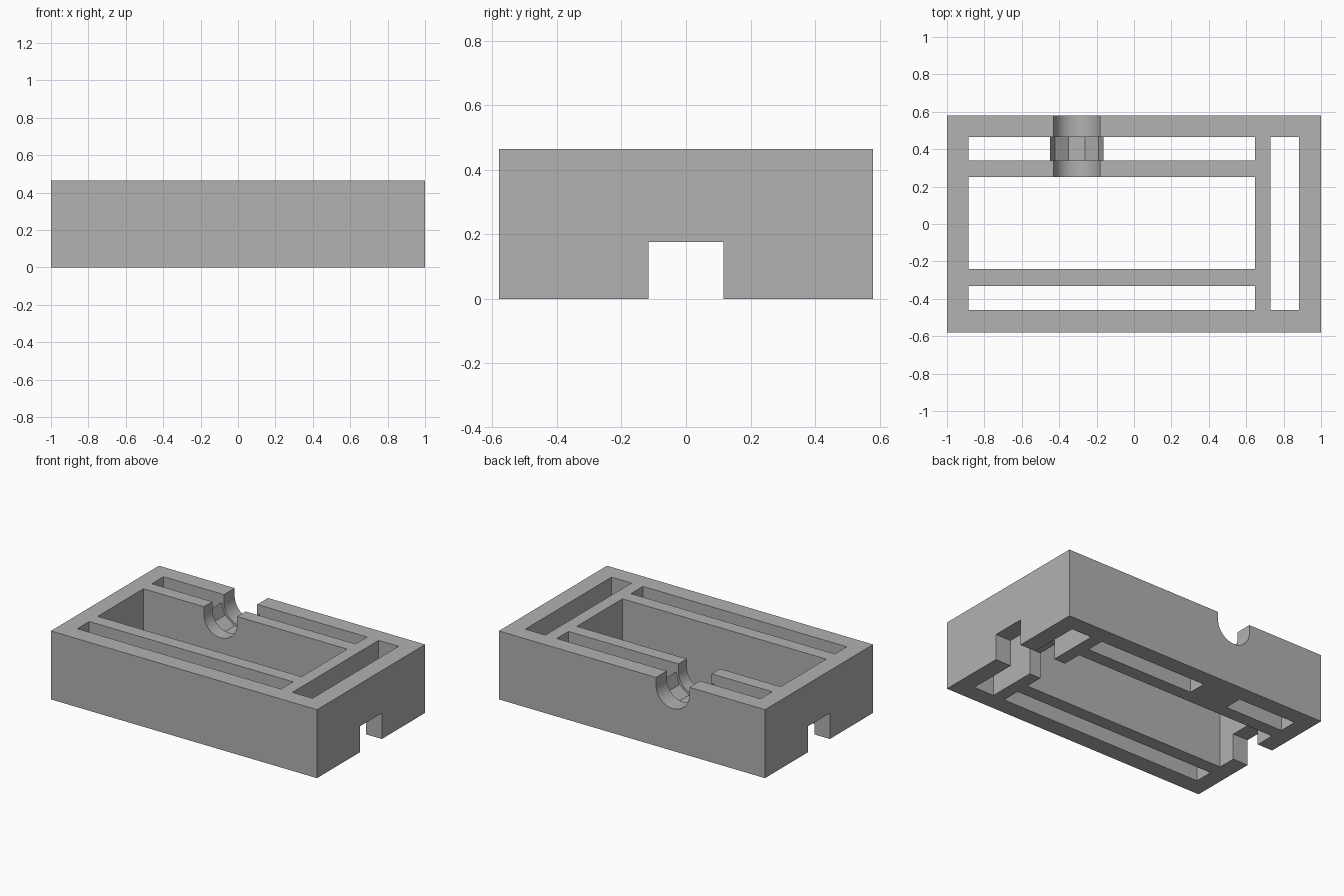
import bpy
import bmesh
from math import cos, sin, pi, radians
from mathutils import Vector

cube = bpy.data.objects.get("Cube")
if cube:
    bpy.data.objects.remove(cube, do_unlink=True)

HEIGHT = 0.465
OVER = 0.2            # how far cutters reach past the body
BORE_X, BORE_Z = -0.306, 0.412

grey = bpy.data.materials.new("light_grey")
grey.use_nodes = True
colour = (0.445, 0.445, 0.445, 1)
grey.diffuse_color = colour
grey.node_tree.nodes["Principled BSDF"].inputs["Base Color"].default_value = colour


def prism(name, profile, sweep):
    """Solid made by sweeping a closed profile along a vector."""
    bm = bmesh.new()
    face = bm.faces.new([bm.verts.new(p) for p in profile])
    new = bmesh.ops.extrude_face_region(bm, geom=[face])["geom"]
    moved = [v for v in new if isinstance(v, bmesh.types.BMVert)]
    bmesh.ops.translate(bm, verts=moved, vec=Vector(sweep))
    bmesh.ops.recalc_face_normals(bm, faces=bm.faces)
    mesh = bpy.data.meshes.new(name)
    bm.to_mesh(mesh)
    bm.free()
    mesh.materials.append(grey)
    obj = bpy.data.objects.new(name, mesh)
    bpy.context.collection.objects.link(obj)
    return obj


def box(name, x0, x1, y0, y1, z0, z1):
    return prism(name, [(x0, y0, z0), (x1, y0, z0), (x1, y1, z0), (x0, y1, z0)],
                 (0, 0, z1 - z0))


def open_trough(name, radius, sides, y0, y1):
    """Half-round channel, open at the top, running along y."""
    arc = [(BORE_X + radius * cos(pi + pi * i / sides), y0,
            BORE_Z + radius * sin(pi + pi * i / sides)) for i in range(sides + 1)]
    top = HEIGHT + OVER
    arc += [(BORE_X + radius, y0, top), (BORE_X - radius, y0, top)]
    return prism(name, arc, (0, y1 - y0, 0))


def select_only(obj):
    bpy.ops.object.select_all(action='DESELECT')
    obj.select_set(True)
    bpy.context.view_layer.objects.active = obj


def cut(body, cutter):
    cutter.hide_render = True
    mod = body.modifiers.new("cut", 'BOOLEAN')
    mod.operation = 'DIFFERENCE'
    mod.solver = 'EXACT'
    mod.object = cutter
    select_only(body)
    bpy.ops.object.modifier_apply(modifier=mod.name)
    bpy.data.objects.remove(cutter, do_unlink=True)


# Outer block
body = box("slotted_housing", -1, 1, -0.58, 0.58, 0, HEIGHT)

# Through pockets: centre, front slot, back slot in two parts, end slot
pockets = [
    (-0.886, 0.646, -0.24, 0.25),
    (-0.886, 0.646, -0.46, -0.332),
    (-0.886, -0.449, 0.34, 0.465),
    (-0.163, 0.646, 0.34, 0.465),
    (0.731, 0.882, -0.46, 0.465),
]
for x0, x1, y0, y1 in pockets:
    cut(body, box("pocket_cutter", x0, x1, y0, y1, -OVER, HEIGHT + OVER))

# Square channel along the underside
cut(body, box("channel_cutter", -1 - OVER, 1 + OVER, -0.116, 0.116, -OVER, 0.176))

# Round shaft groove and the wider faceted seat between its two walls
cut(body, open_trough("groove_cutter", 0.125, 32, 0.245, 0.58 + OVER))
cut(body, open_trough("seat_cutter", 0.145, 5, 0.34, 0.465))

select_only(body)
bpy.ops.object.shade_smooth_by_angle(angle=radians(25))
